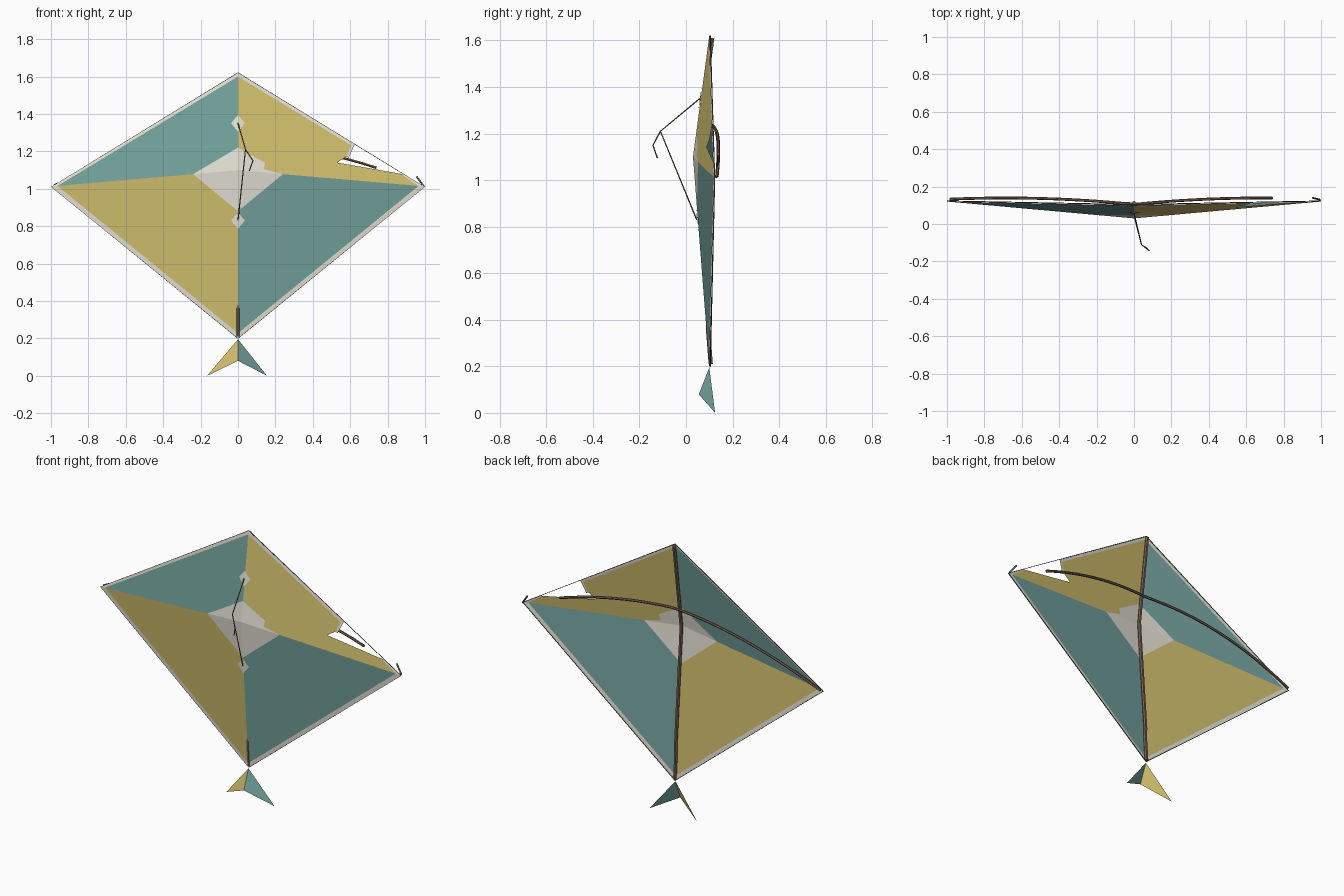
import bpy

if "Cube" in bpy.data.objects:
    bpy.data.objects.remove(bpy.data.objects["Cube"])


def material(name, rgb):
    m = bpy.data.materials.new(name)
    m.use_nodes = True
    m.diffuse_color = (*rgb, 1)
    m.node_tree.nodes["Principled BSDF"].inputs["Base Color"].default_value = (*rgb, 1)
    return m


teal = material("teal cloth", (0.175, 0.365, 0.34))
yellow = material("yellow cloth", (0.64, 0.52, 0.155))
cream = material("cream cloth", (0.78, 0.75, 0.66))
wood = material("brown wood", (0.19, 0.12, 0.085))
string = material("grey brown string", (0.13, 0.11, 0.095))

# Sail dimensions
MID, TOP, LOW, TIP = 1.10, 1.62, 0.20, 1.01


def sail_point(x, z, lift=0.0):
    """Place a front-view point on the shallow pyramid of the sail."""
    a = abs(x)
    rise = z - (MID + (TIP - MID) * a)
    b = rise / (TOP - MID) if rise > 0 else rise / (LOW - MID)
    return (x, 0.03 + 0.09 * a + 0.07 * b + lift, z)


def mesh_object(name, polys):
    """polys: list of (material, points)."""
    verts, faces, mats, used = [], [], [], []
    for mat, pts in polys:
        faces.append(list(range(len(verts), len(verts) + len(pts))))
        verts += pts
        if mat not in used:
            used.append(mat)
        mats.append(used.index(mat))
    me = bpy.data.meshes.new(name)
    me.from_pydata(verts, [], faces)
    for m in used:
        me.materials.append(m)
    for p, i in zip(me.polygons, mats):
        p.material_index = i
    ob = bpy.data.objects.new(name, me)
    bpy.context.collection.objects.link(ob)


def tube(name, pts, radius, mat, smooth=False, closed=False):
    cu = bpy.data.curves.new(name, "CURVE")
    cu.dimensions = "3D"
    cu.bevel_depth = radius
    cu.bevel_resolution = 1
    cu.use_fill_caps = True
    sp = cu.splines.new("POLY")
    sp.points.add(len(pts) - 1)
    for p, co in zip(sp.points, pts):
        p.co = (*co, 1)
    sp.use_cyclic_u = closed
    cu.materials.append(mat)
    ob = bpy.data.objects.new(name, cu)
    bpy.context.collection.objects.link(ob)
    bpy.ops.object.select_all(action="DESELECT")
    ob.select_set(True)
    bpy.context.view_layer.objects.active = ob
    bpy.ops.object.convert(target="MESH")
    if smooth:
        bpy.ops.object.shade_smooth_by_angle()


def on_sail(pts):
    return [sail_point(x, z) for x, z in pts]


# Sail: four panels with a hem, and a cream diamond in the middle
tip_in, dia_tip = (0.965, 1.015), (0.24, 1.078)
upper = (TOP, 1.60, 1.22)
lower = (LOW, 0.228, 0.88)
polys = []
for side in (-1, 1):
    for z_out, z_in, z_dia in (upper, lower):
        is_top = z_out == TOP
        cloth = teal if (side < 0) == is_top else yellow
        t_in, d_tip = (side * tip_in[0], tip_in[1]), (side * dia_tip[0], dia_tip[1])
        if side > 0 and is_top:
            # torn panel with its frayed hem and a nick in the diamond
            tear = [(0.605, 1.232), (0.58, 1.172), (0.53, 1.14), (0.87, 1.08)]
            nick = [(0.145, 1.138), (0.138, 1.105)]
            polys.append((cream, on_sail([(0, MID), (0, z_dia)] + nick + [d_tip])))
            polys.append((cloth, on_sail([(0, z_dia), (0, z_in)] + tear
                                         + [t_in, d_tip] + nick[::-1])))
            polys.append((cream, on_sail([(0, z_out), (0.625, 1.239), tear[0], (0, z_in)])))
            polys.append((cream, on_sail([(0.625, 1.239), (0.592, 1.165), tear[1], tear[0]])))
            polys.append((cream, on_sail([tear[3], (0.885, 1.08), (1, TIP), t_in])))
        else:
            polys.append((cream, on_sail([(0, MID), (0, z_dia), d_tip])))
            polys.append((cloth, on_sail([(0, z_dia), (0, z_in), t_in, d_tip])))
            polys.append((cream, on_sail([(0, z_out), (side, TIP), t_in, (0, z_in)])))
mesh_object("sail", polys)

# Reinforcing patches where the bridle is tied
for name, z in (("upper_patch", 1.35), ("lower_patch", 0.83)):
    mesh_object(name, [
        (cream, [sail_point(x, zz, -0.004) for x, zz in
                 ((0, z + 0.045), (s * 0.037, z), (0, z - 0.045))])
        for s in (-1, 1)])

# Edge string around the sail
tube("edge_string", [(0, 0.104, TOP), (0.997, 0.123, TIP), (0, 0.104, LOW),
                     (-0.997, 0.123, TIP)], 0.0025, string, closed=True)

# Spine stick, bowed along the back of the sail and showing through near the bottom
spine = []
for i in range(29):
    z = 0.21 + 1.40 * i / 28
    spine.append(sail_point(0, z, 0.007 if z < 0.4 else 0.014))
tube("spine", spine, 0.0105, wood, smooth=True)

# Curved cross spar, snapped short on the torn side
spar = []
for i in range(25):
    x = -0.985 + 1.725 * i / 24
    a = abs(x)
    spar.append((x, 0.105 + 0.10 * a - 0.073 * a * a, 1.235 - 0.225 * a * a))
tube("cross_spar", spar, 0.0075, wood, smooth=True)
tube("spar_stub", [(0.955, 0.14, 1.065), (0.994, 0.13, 1.012)], 0.005, wood)

# Bridle and its loose end
knot = (0.04, -0.11, 1.21)
tube("bridle", [sail_point(0, 1.35, -0.005), knot, sail_point(0, 0.83, -0.005)],
     0.003, string)
tube("loose_line", [knot, (0.08, -0.142, 1.15), (0.06, -0.123, 1.095)], 0.003, string)

# Folded tail at the bottom corner
tail_top, tail_fold = (0, 0.10, 0.195), (0, 0.055, 0.08)
mesh_object("tail", [(yellow, [tail_top, (-0.165, 0.125, 0), tail_fold]),
                     (teal, [tail_top, tail_fold, (0.155, 0.125, 0)])])
